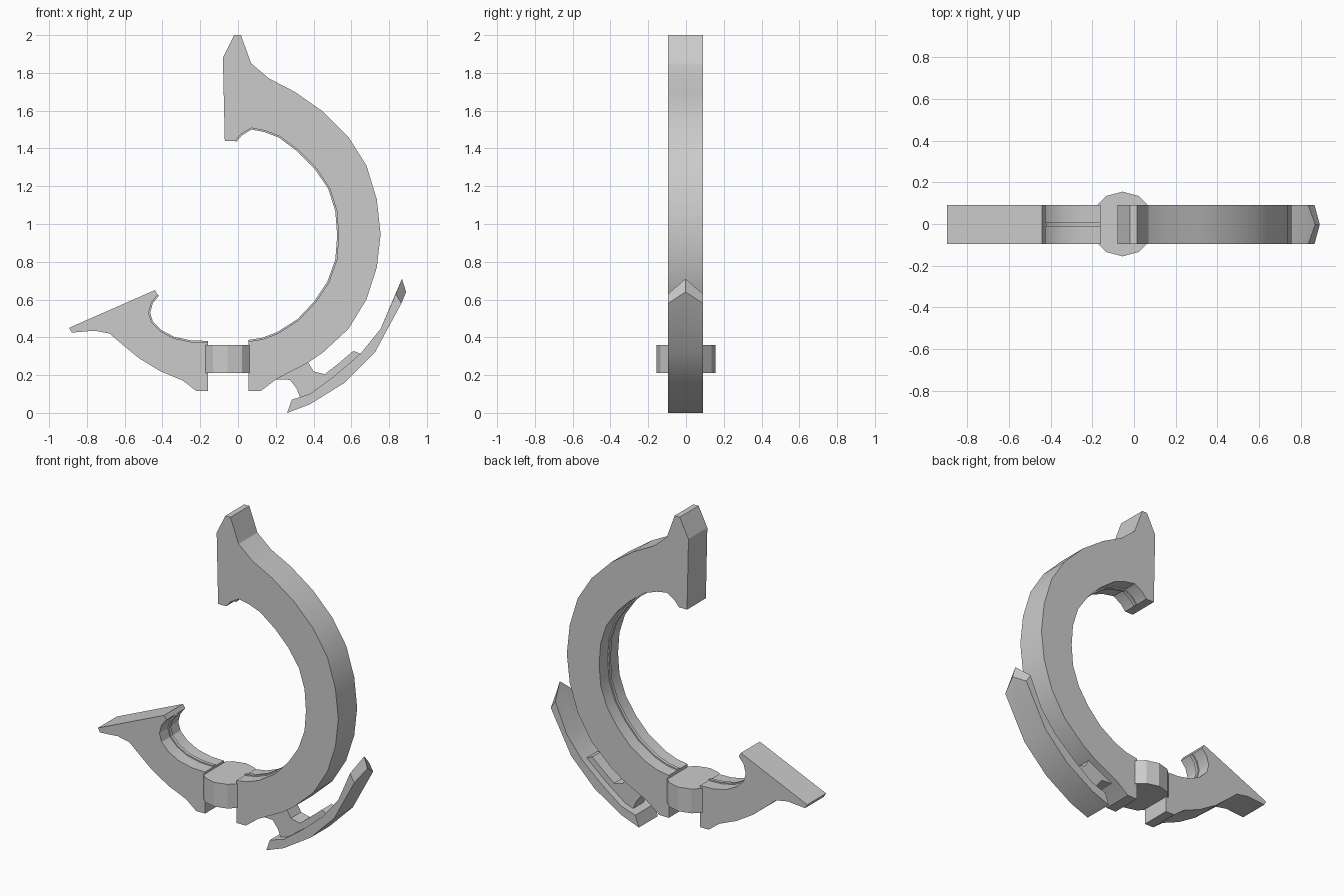
import bpy, bmesh
from mathutils import Vector

if "Cube" in bpy.data.objects:
    bpy.data.objects.remove(bpy.data.objects["Cube"])

Y0, Y1 = -0.095, 0.09
YM = (Y0 + Y1) / 2


def loft(name, sections):
    """Skin matching (y, xz-outline) sections and cap both ends."""
    bm = bmesh.new()
    rings = [[bm.verts.new((x, y, z)) for x, z in pts] for y, pts in sections]
    for a, b in zip(rings, rings[1:]):
        n = len(a)
        for i in range(n):
            j = (i + 1) % n
            bm.faces.new((a[i], a[j], b[j], b[i]))
    bm.faces.new(rings[0])
    bm.faces.new(rings[-1])
    return finish(name, bm)


def finish(name, bm):
    bmesh.ops.recalc_face_normals(bm, faces=bm.faces)
    mesh = bpy.data.meshes.new(name)
    bm.to_mesh(mesh)
    bm.free()
    ob = bpy.data.objects.new(name, mesh)
    bpy.context.collection.objects.link(ob)
    bpy.ops.object.select_all(action='DESELECT')
    ob.select_set(True)
    bpy.context.view_layer.objects.active = ob
    bpy.ops.object.shade_smooth_by_angle(angle=0.44)
    return ob


def offset(path, d):
    """Shift an open path to the right of its travel direction."""
    out = []
    for i, p in enumerate(path):
        t = Vector(path[min(i + 1, len(path) - 1)]) - Vector(path[max(i - 1, 0)])
        t.normalize()
        out.append((p[0] + t.y * d, p[1] - t.x * d))
    return out


def ridge(name, path):
    pts = offset(path, 0.008) + offset(path, -0.02)[::-1]
    loft(name, [(YM - 0.01, pts), (YM + 0.01, pts)])


# large curved arm
arm_outer = [(.055, .115), (.12, .115), (.205, .18), (.37, .265), (.45, .32),
             (.585, .445), (.68, .6), (.735, .77), (.755, .945), (.735, 1.13),
             (.68, 1.31), (.585, 1.46), (.45, 1.595), (.30, 1.7), (.165, 1.77),
             (.07, 1.85), (.015, 2), (-.02, 2), (-.08, 1.88), (-.07, 1.44)]
arm_inner = [(-.015, 1.44), (.015, 1.475), (.07, 1.508), (.14, 1.495), (.22, 1.465),
             (.32, 1.39), (.41, 1.3), (.485, 1.19), (.523, 1.07), (.533, .94),
             (.523, .81), (.48, .69), (.41, .585), (.32, .49), (.21, .42),
             (.13, .39), (.055, .378)]
arm = arm_outer + arm_inner
loft("large_arm", [(Y0, arm), (Y1, arm)])
ridge("large_arm_ridge", arm_inner)

# small jaw
jaw_outer = [(-.16, .115), (-.22, .115), (-.29, .17), (-.41, .22), (-.525, .29),
             (-.61, .36), (-.68, .42), (-.76, .435), (-.88, .425), (-.895, .45),
             (-.44, .65)]
jaw_inner = [(-.425, .625), (-.458, .585), (-.473, .53), (-.458, .48),
             (-.41, .432), (-.34, .395), (-.25, .376), (-.16, .373)]
jaw = jaw_outer + jaw_inner
loft("small_jaw", [(Y0, jaw), (Y1, jaw)])
ridge("small_jaw_ridge", jaw_inner[::-1])

# hinge barrel between the arms
bm = bmesh.new()
bmesh.ops.create_cone(bm, cap_ends=True, segments=12, radius1=.155, radius2=.155, depth=.15)
bmesh.ops.translate(bm, verts=bm.verts, vec=(-.055, 0, .285))
finish("hinge_barrel", bm)

# curved lever plate with a pointed end
body = [(.285, .07), (.26, 0), (.38, .045), (.565, .16), (.725, .32)]
back = [(.755, .445), (.65, .315), (.51, .195), (.38, .1)]
side = body + [(.865, .58), (.835, .63)] + back
middle = body + [(.89, .64), (.868, .71)] + back
loft("lever_plate", [(Y0, side), (YM, middle), (Y1, side)])

# web joining the lever to the arm
web = [(.205, .178), (.275, .175), (.31, .13), (.33, .08), (.40, .08), (.53, .18),
       (.655, .31), (.61, .328), (.53, .26), (.46, .205), (.40, .22), (.37, .27),
       (.34, .29)]
loft("lever_web", [(YM - .05, web), (YM + .05, web)])
